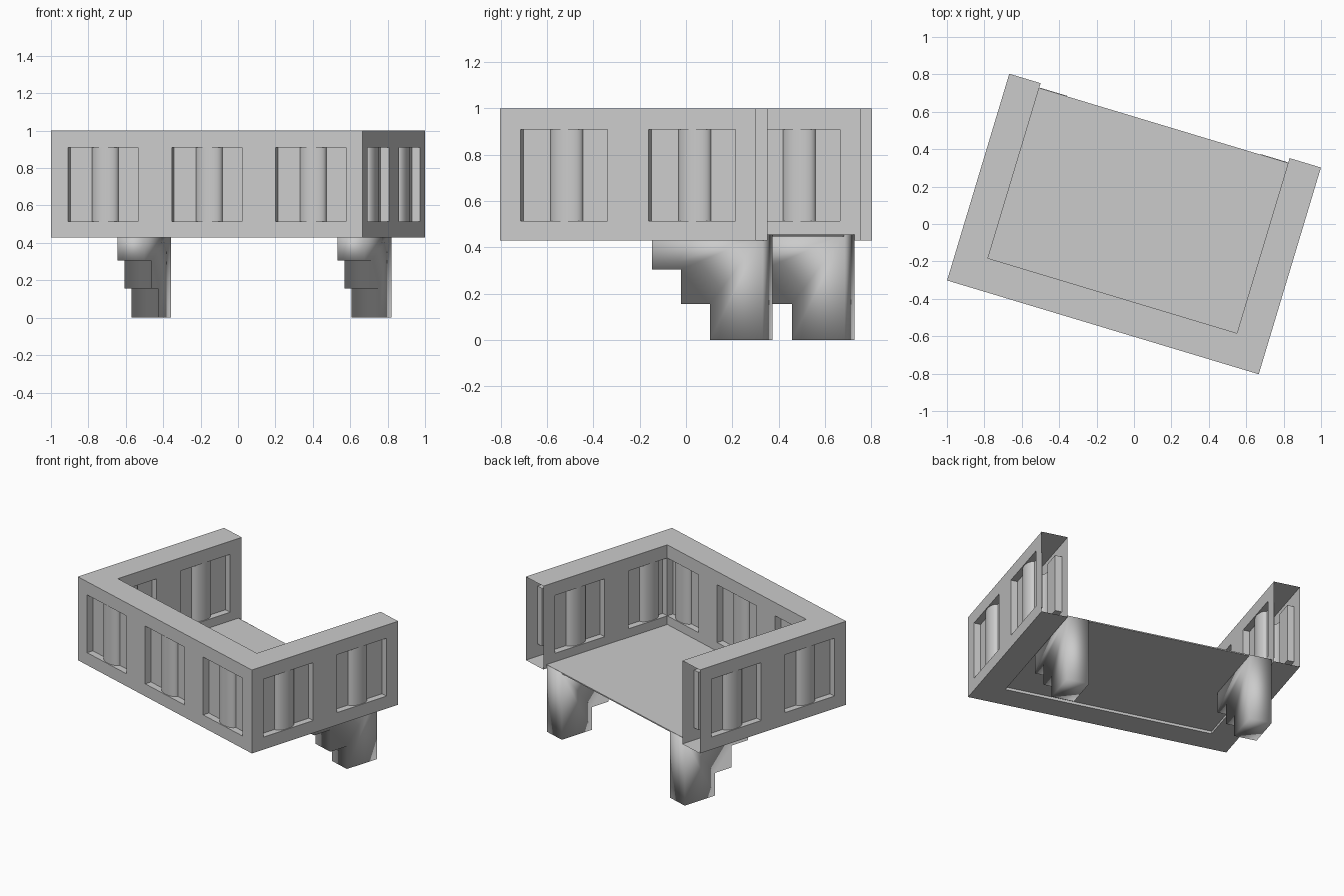
import bpy, bmesh, math
from mathutils import Vector

if "Cube" in bpy.data.objects:
    bpy.data.objects.remove(bpy.data.objects["Cube"])

ANGLE = math.radians(-16.75)
HW, HD = 0.87, 0.577          # outer half width and half depth
IW, IF = 0.695, -0.40         # inner side and inner front positions
Z0, Z1 = 0.43, 1.0            # parapet bottom and top
WZ0, WZ1 = 0.515, 0.91        # window panel bottom and top
WIN, REC = 0.196, 0.045       # panel half width and recess depth
BR, BS = 0.073, 0.04          # half width and projection of the rounded rib


def finish(bm, name, smooth=30):
    me = bpy.data.meshes.new(name)
    bm.to_mesh(me)
    bm.free()
    ob = bpy.data.objects.new(name, me)
    bpy.context.collection.objects.link(ob)
    ob.rotation_euler.z = ANGLE
    bpy.ops.object.select_all(action='DESELECT')
    ob.select_set(True)
    bpy.context.view_layer.objects.active = ob
    if smooth == 'all':
        bpy.ops.object.shade_smooth()
    elif smooth:
        bpy.ops.object.shade_smooth_by_angle(angle=math.radians(smooth))
    return ob


def face(bm, pts):
    return bm.faces.new([bm.verts.new(p) for p in pts])


def sheet(bm, origin, out, s0, s1, centres):
    """Wall skin with recessed, ribbed panels; out is the facing direction."""
    o = Vector((*out, 0))
    d = Vector((-o.y, o.x, 0))
    base = Vector((*origin, 0))

    def P(s, depth, z):
        return base + d * s - o * depth + Vector((0, 0, z))

    def quad(a, b, za, zb, da=0, db=0):
        face(bm, [P(a, da, za), P(b, db, za), P(b, db, zb), P(a, da, zb)])

    quad(s0, s1, Z0, WZ0)
    quad(s0, s1, WZ1, Z1)
    cur = s0
    for c in centres:
        a, b = max(c - WIN, s0), min(c + WIN, s1)
        if a > cur + 1e-4:
            quad(cur, a, WZ0, WZ1)
        arc = [(c - BR * math.cos(t), REC - BS * math.sin(t))
               for t in [math.pi * i / 16 for i in range(17)]]
        prof = [(a, 0), (a, REC)] + arc + [(b, REC), (b, 0)]
        for (p, dp), (q, dq) in zip(prof, prof[1:]):
            quad(p, q, WZ0, WZ1, dp, dq)
        face(bm, [P(s, k, WZ0) for s, k in reversed(prof)])
        face(bm, [P(s, k, WZ1) for s, k in prof])
        cur = b
    if s1 > cur + 1e-4:
        quad(cur, s1, WZ0, WZ1)


# Hollow parapet, open at the two back ends
bm = bmesh.new()
front, side = (-0.58, 0, 0.58), (-0.289, 0.289)
sheet(bm, (0, -HD), (0, -1), -HW, HW, front)
sheet(bm, (HW, 0), (1, 0), -HD, HD, side)
sheet(bm, (-HW, 0), (-1, 0), -HD, HD, side)
sheet(bm, (0, IF), (0, 1), -IW, IW, front)
sheet(bm, (-IW, 0), (1, 0), IF, HD, side)
sheet(bm, (IW, 0), (-1, 0), -HD, -IF, side)
# U-shaped top rail and bottom
U = [(-HW, -HD), (HW, -HD), (HW, HD), (IW, HD), (IW, IF),
     (-IW, IF), (-IW, HD), (-HW, HD)]
face(bm, [(x, y, Z1) for x, y in U])
face(bm, [(x, y, Z0) for x, y in reversed(U)])
bmesh.ops.remove_doubles(bm, verts=bm.verts, dist=1e-5)
finish(bm, "balcony_parapet")

# Floor slab
bm = bmesh.new()
bmesh.ops.create_cube(bm, size=1)
for v in bm.verts:
    v.co = (v.co.x * 2 * IW,
            0.55 if v.co.y > 0 else IF,
            0.456 if v.co.z > 0 else 0.448)
finish(bm, "balcony_floor", 0)

# Stepped support brackets
STEPS = [(0.553, 0), (0.553, 0.455), (0.055, 0.455), (0.055, 0.305),
         (0.185, 0.305), (0.185, 0.155), (0.315, 0.155), (0.315, 0)]
for name, cx in (("left_bracket", -0.615), ("right_bracket", 0.615)):
    bm = bmesh.new()
    f = face(bm, [(cx - 0.075, y, z) for y, z in STEPS])
    r = bmesh.ops.extrude_face_region(bm, geom=[f])
    for v in r['geom']:
        if isinstance(v, bmesh.types.BMVert):
            v.co.x += 0.15
    bmesh.ops.recalc_face_normals(bm, faces=bm.faces)
    finish(bm, name, 'all')
